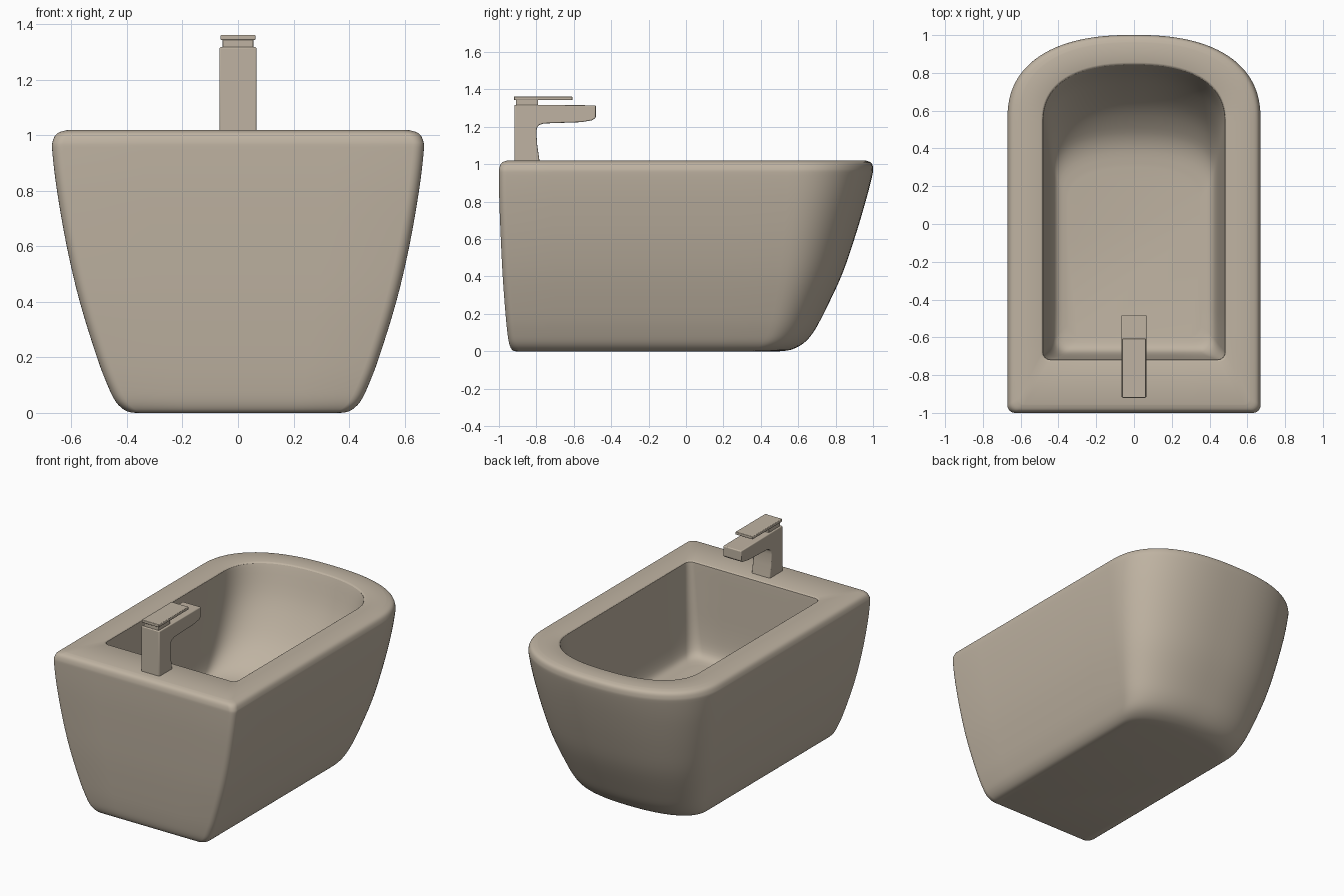
import bpy, bmesh, math

if "Cube" in bpy.data.objects:
    bpy.data.objects.remove(bpy.data.objects["Cube"])

ceramic = bpy.data.materials.new("warm beige")
ceramic.diffuse_color = (0.52, 0.45, 0.36, 1)
ceramic.use_nodes = True
ceramic.node_tree.nodes["Principled BSDF"].inputs["Base Color"].default_value = ceramic.diffuse_color


def finish(name, bm, bevel=0):
    bmesh.ops.recalc_face_normals(bm, faces=bm.faces)
    me = bpy.data.meshes.new(name)
    bm.to_mesh(me)
    bm.free()
    me.materials.append(ceramic)
    ob = bpy.data.objects.new(name, me)
    bpy.context.collection.objects.link(ob)
    bpy.ops.object.select_all(action='DESELECT')
    ob.select_set(True)
    bpy.context.view_layer.objects.active = ob
    if bevel:
        m = ob.modifiers.new("bevel", 'BEVEL')
        m.width, m.segments, m.limit_method = bevel, 3, 'ANGLE'
    bpy.ops.object.shade_smooth_by_angle(angle=math.radians(40))
    return ob


def outline(z, w, yb, yf, depth, r):
    """Plan outline: square back with small corners, superelliptic front."""
    half = [(w * 0.5, yb)]
    for i in range(7):
        a = math.pi / 2 * i / 6
        half.append((w - r + r * math.sin(a), yb + r - r * math.cos(a)))
    y0 = yf - depth
    for i in range(1, 6):
        half.append((w, yb + r + (y0 - yb - r) * i / 6))
    for i in range(24):
        a = math.pi / 2 * i / 24
        half.append((w * math.cos(a) ** (2 / 2.4), y0 + depth * math.sin(a) ** (2 / 2.4)))
    pts = [(0, yb)] + half + [(0, yf)] + [(-x, y) for x, y in reversed(half)]
    return [(x, y, z) for x, y in pts]


def resample(levels, n=4):
    """Catmull-Rom interpolation of the loft levels."""
    out = []
    for i in range(len(levels) - 1):
        a, b, c, d = (levels[max(0, min(len(levels) - 1, i + k))] for k in (-1, 0, 1, 2))
        for s in range(n):
            t = s / n
            out.append([0.5 * (2 * q + (u - p) * t + (2 * p - 5 * q + 4 * u - v) * t * t
                               + (3 * q - p - 3 * u + v) * t ** 3)
                        for p, q, u, v in zip(a, b, c, d)])
    return out + [list(levels[-1])]


# Basin: outer shell levels (z, half width, back y, front y, front depth, corner radius)
outer = [
    (0.000, 0.370, -0.910, 0.500, 0.18, 0.03),
    (0.008, 0.405, -0.930, 0.560, 0.20, 0.04),
    (0.040, 0.440, -0.945, 0.625, 0.22, 0.04),
    (0.100, 0.470, -0.955, 0.680, 0.24, 0.04),
    (0.200, 0.508, -0.965, 0.735, 0.27, 0.04),
    (0.400, 0.570, -0.980, 0.830, 0.33, 0.04),
    (0.600, 0.617, -0.990, 0.900, 0.38, 0.04),
    (0.800, 0.652, -0.998, 0.960, 0.42, 0.04),
    (0.940, 0.669, -1.000, 0.996, 0.45, 0.04),
    (0.980, 0.667, -0.998, 1.000, 0.45, 0.04),
    (1.008, 0.650, -0.985, 0.990, 0.44, 0.04),
    (1.020, 0.610, -0.955, 0.960, 0.42, 0.03),
]
# Basin: inner bowl levels, from rim down to the floor
inner = [
    (1.020, 0.492, -0.728, 0.855, 0.32, 0.04),
    (1.014, 0.484, -0.720, 0.845, 0.31, 0.04),
    (0.990, 0.480, -0.717, 0.835, 0.31, 0.04),
    (0.800, 0.467, -0.709, 0.765, 0.29, 0.05),
    (0.600, 0.450, -0.700, 0.640, 0.26, 0.06),
    (0.480, 0.432, -0.685, 0.510, 0.22, 0.07),
    (0.430, 0.405, -0.655, 0.410, 0.20, 0.07),
    (0.415, 0.350, -0.600, 0.300, 0.18, 0.07),
]
bm = bmesh.new()
rings = [[bm.verts.new(p) for p in outline(*lv)] for lv in resample(outer) + resample(inner)]
for lo, hi in zip(rings, rings[1:]):
    n = len(lo)
    for i in range(n):
        j = (i + 1) % n
        bm.faces.new((lo[i], lo[j], hi[j], hi[i]))
bm.faces.new(rings[0])
bm.faces.new(rings[-1])
finish("basin", bm)


def extruded(name, profile, hw, bevel):
    """Extrude a (y, z) side profile symmetrically across x."""
    bm = bmesh.new()
    f = bm.faces.new([bm.verts.new((-hw, y, z)) for y, z in profile])
    g = bmesh.ops.extrude_face_region(bm, geom=[f])
    bmesh.ops.translate(bm, vec=(2 * hw, 0, 0),
                        verts=[v for v in g['geom'] if isinstance(v, bmesh.types.BMVert)])
    return finish(name, bm, bevel)


# Tap: column with cantilevered spout, neck and flat lever
extruded("tap_body", [(-0.918, 1.01), (-0.782, 1.01), (-0.795, 1.10), (-0.80, 1.17),
                      (-0.797, 1.195), (-0.785, 1.21), (-0.76, 1.218), (-0.56, 1.225),
                      (-0.50, 1.235), (-0.482, 1.25), (-0.482, 1.315), (-0.918, 1.318)], 0.067, 0.006)
extruded("tap_neck", [(-0.91, 1.31), (-0.79, 1.31), (-0.79, 1.35), (-0.91, 1.35)], 0.055, 0.004)
extruded("tap_lever", [(-0.92, 1.343), (-0.607, 1.343), (-0.607, 1.362), (-0.92, 1.362)], 0.063, 0.004)
